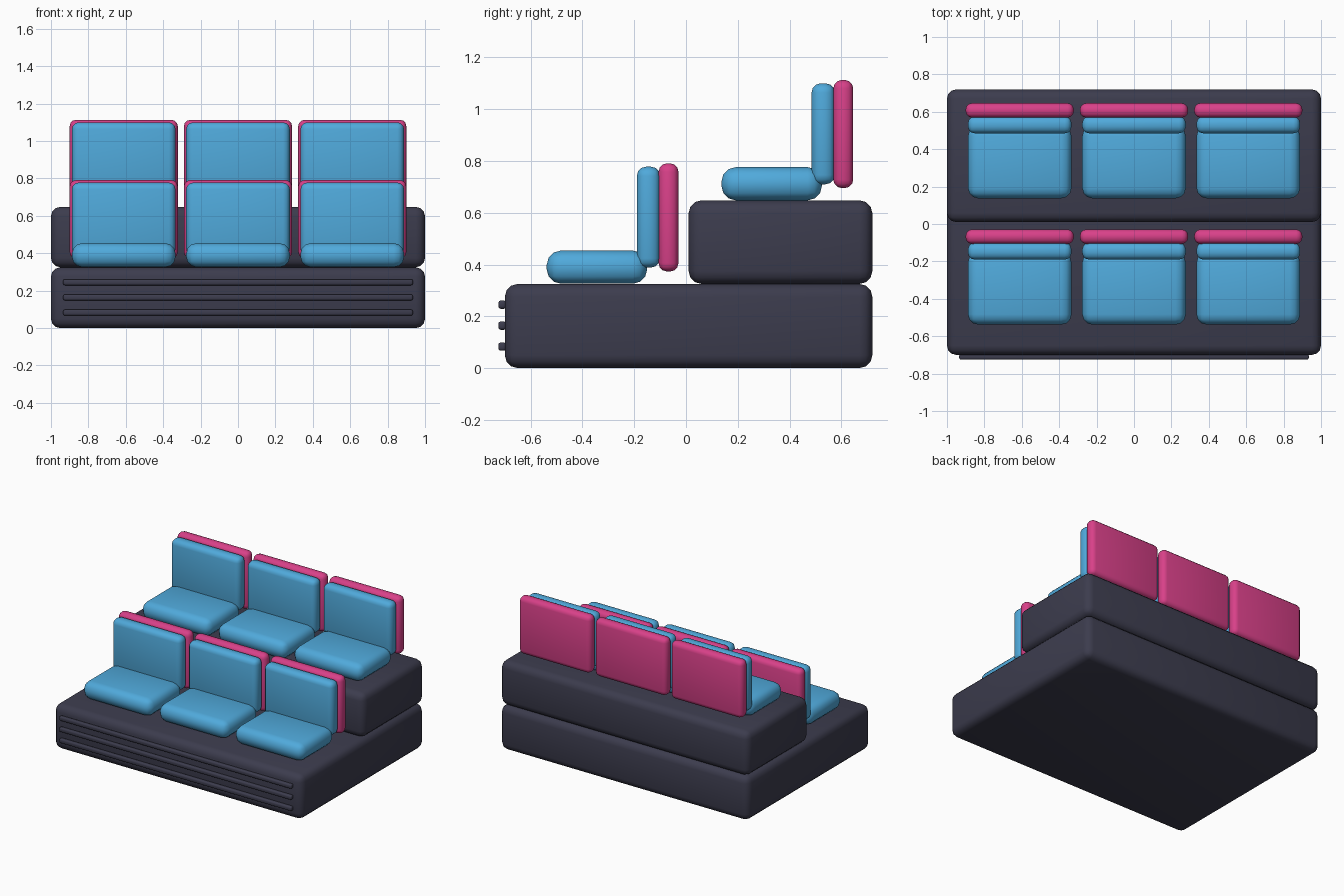
import bpy
import bmesh
from mathutils import Vector

cube = bpy.data.objects.get("Cube")
if cube:
    bpy.data.objects.remove(cube, do_unlink=True)


def material(name, colour):
    mat = bpy.data.materials.new(name)
    mat.use_nodes = True
    mat.diffuse_color = (*colour, 1)
    bsdf = next(n for n in mat.node_tree.nodes if n.type == 'BSDF_PRINCIPLED')
    bsdf.inputs["Base Color"].default_value = (*colour, 1)
    return mat


charcoal = material("charcoal", (0.045, 0.045, 0.075))
blue = material("sky blue", (0.08, 0.40, 0.71))
pink = material("raspberry pink", (0.69, 0.052, 0.25))


def rounded_box(name, low, high, radius, mat, segments=3):
    """Smooth box between two corners with rounded edges."""
    low, high = Vector(low), Vector(high)
    centre, size = (low + high) / 2, high - low
    bm = bmesh.new()
    bmesh.ops.create_cube(bm, size=1)
    bmesh.ops.scale(bm, vec=size, verts=bm.verts)
    bmesh.ops.bevel(bm, geom=bm.edges[:], offset=radius, segments=segments,
                    profile=0.5, affect='EDGES', clamp_overlap=True)
    for face in bm.faces:
        face.smooth = True
    mesh = bpy.data.meshes.new(name)
    bm.to_mesh(mesh)
    bm.free()
    mesh.materials.append(mat)
    obj = bpy.data.objects.new(name, mesh)
    obj.location = centre
    bpy.context.collection.objects.link(obj)
    return obj


# Two stepped platforms
rounded_box("lower_platform", (-1, -0.70, 0), (1, 0.72, 0.325), 0.05, charcoal)
rounded_box("upper_platform", (-1, 0.01, 0.325), (1, 0.72, 0.648), 0.05, charcoal)

# Trim rails along the front
for i in range(3):
    z = 0.083 + i * 0.081
    rounded_box(f"front_rail_{i + 1}", (-0.935, -0.725, z - 0.016),
                (0.935, -0.695, z + 0.016), 0.009, charcoal, 2)

# Two rows of three seats
for row, (y, z) in {"front": (0, 0), "rear": (0.675, 0.322)}.items():
    for side, x in {"right": -0.611, "middle": 0, "left": 0.611}.items():
        prefix = f"{row}_{side}"
        rounded_box(prefix + "_seat", (x - 0.277, y - 0.538, z + 0.326),
                    (x + 0.277, y - 0.150, z + 0.454), 0.055, blue)
        rounded_box(prefix + "_backrest", (x - 0.277, y - 0.190, z + 0.388),
                    (x + 0.277, y - 0.100, z + 0.778), 0.036, blue)
        rounded_box(prefix + "_back_shell", (x - 0.289, y - 0.106, z + 0.373),
                    (x + 0.289, y - 0.029, z + 0.791), 0.033, pink)
